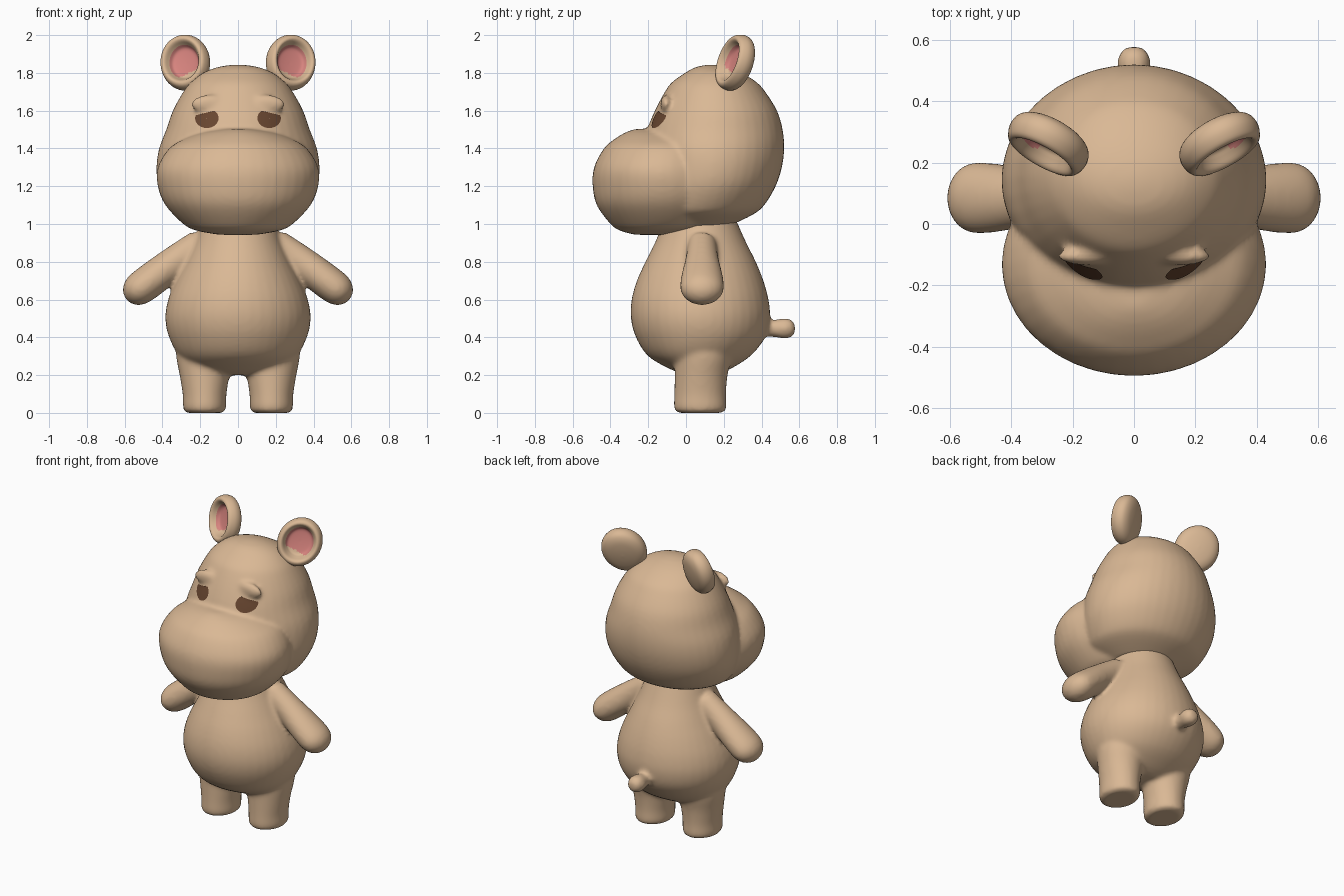
import bpy, bmesh, math
from mathutils import Matrix, Vector
from mathutils.bvhtree import BVHTree

if "Cube" in bpy.data.objects:
    bpy.data.objects.remove(bpy.data.objects["Cube"])

FLIP = Matrix.Scale(-1, 4, (1, 0, 0))
SIDES = (("left", Matrix.Identity(4)), ("right", FLIP))


def rot(deg, axis):
    return Matrix.Rotation(math.radians(deg), 4, axis)


def material(name, rgb):
    m = bpy.data.materials.new(name)
    m.use_nodes = True
    m.diffuse_color = (*rgb, 1)
    m.node_tree.nodes["Principled BSDF"].inputs["Base Color"].default_value = (*rgb, 1)
    return m


skin = material("tan skin", (0.70, 0.48, 0.30))
pink = material("pink inner ear", (0.68, 0.23, 0.21))
brown = material("brown eye", (0.14, 0.062, 0.03))


def smooth_rings(rings, steps=4):
    """Catmull-Rom interpolation between the given cross-sections."""
    pts = [Vector(r) for r in rings]
    pts = [pts[0]] + pts + [pts[-1]]
    out = []
    for a, b, c, d in zip(pts, pts[1:], pts[2:], pts[3:]):
        for i in range(steps):
            t = i / steps
            out.append(0.5 * (2 * b + (c - a) * t + (2 * a - 5 * b + 4 * c - d) * t ** 2
                              + (3 * b - a - 3 * c + d) * t ** 3))
    return out + [pts[-1]]


def loft(bm, rings, matrix=Matrix.Identity(4), sides=40, caps=True):
    """Skin elliptical rings given as (height, half width, front, back)."""
    loops = []
    for z, w, y0, y1 in smooth_rings(rings):
        loop = []
        for i in range(sides):
            a = math.tau * i / sides
            p = Vector((w * math.cos(a), (y0 + y1) / 2 + (y1 - y0) / 2 * math.sin(a), z))
            loop.append(bm.verts.new(matrix @ p))
        loops.append(loop)
    for a, b in zip(loops, loops[1:]):
        for i in range(sides):
            j = (i + 1) % sides
            bm.faces.new((a[i], a[j], b[j], b[i]))
    if caps:
        bm.faces.new(loops[0])
        bm.faces.new(loops[-1])


def finish(bm, name, mats, fuse=False):
    bmesh.ops.recalc_face_normals(bm, faces=bm.faces[:])
    for f in bm.faces:
        f.smooth = True
    mesh = bpy.data.meshes.new(name)
    bm.to_mesh(mesh)
    bm.free()
    for m in mats:
        mesh.materials.append(m)
    ob = bpy.data.objects.new(name, mesh)
    bpy.context.collection.objects.link(ob)
    if fuse:
        # Melt overlapping volumes into one soft skin
        r = ob.modifiers.new("fuse", "REMESH")
        r.mode, r.voxel_size, r.use_smooth_shade = "VOXEL", 0.013, True
        s = ob.modifiers.new("soften", "SMOOTH")
        s.factor, s.iterations = 0.5, 8
        bpy.context.view_layer.objects.active = ob
        for m in ("fuse", "soften"):
            bpy.ops.object.modifier_apply(modifier=m)
    return ob


# Body: torso, legs, arms and tail
bm = bmesh.new()
loft(bm, [(0.20, 0.12, 0.0, 0.16), (0.23, 0.22, -0.08, 0.23), (0.3, 0.31, -0.2, 0.34),
          (0.4, 0.365, -0.265, 0.42), (0.5, 0.385, -0.292, 0.445), (0.6, 0.37, -0.288, 0.437),
          (0.7, 0.33, -0.26, 0.41), (0.8, 0.28, -0.215, 0.37), (0.9, 0.235, -0.165, 0.32),
          (1.0, 0.2, -0.125, 0.275), (1.06, 0.18, -0.1, 0.25)])
leg = [(0, 0.09, -0.03, 0.18), (0.006, 0.105, -0.052, 0.203), (0.03, 0.114, -0.064, 0.214),
       (0.1, 0.116, -0.062, 0.212), (0.2, 0.132, -0.06, 0.22), (0.3, 0.15, -0.06, 0.24),
       (0.42, 0.15, -0.06, 0.24)]
arm = [(0, 0.075, -0.075, 0.075), (0.15, 0.085, -0.088, 0.088), (0.3, 0.09, -0.11, 0.11),
       (0.4, 0.088, -0.115, 0.115), (0.45, 0.072, -0.095, 0.095),
       (0.48, 0.045, -0.055, 0.055), (0.492, 0.015, -0.015, 0.015)]
for _, side in SIDES:
    loft(bm, leg, side @ Matrix.Translation((0.177, 0, 0)))
    loft(bm, arm, side @ Matrix.Translation((0.2, 0.085, 0.9)) @ rot(127, "Y"))
tail = [(t, r, -r, r) for t, r in
        ((0, 0.04), (0.07, 0.046), (0.12, 0.055), (0.155, 0.048), (0.174, 0.028), (0.179, 0.008))]
loft(bm, tail, Matrix.Translation((0, 0.4, 0.447)) @ rot(-90, "X"))
finish(bm, "body", [skin], fuse=True)

# Head: cranium, muzzle and heavy eyelids
bm = bmesh.new()
loft(bm, [(0.99, 0.2, -0.1, 0.23), (1.05, 0.33, -0.2, 0.355), (1.1, 0.378, -0.22, 0.415),
          (1.2, 0.422, -0.22, 0.475), (1.3, 0.432, -0.22, 0.508), (1.4, 0.418, -0.22, 0.52),
          (1.5, 0.38, -0.205, 0.512), (1.6, 0.345, -0.165, 0.482), (1.7, 0.29, -0.112, 0.42),
          (1.75, 0.25, -0.075, 0.375), (1.8, 0.185, -0.005, 0.295),
          (1.83, 0.11, 0.05, 0.22), (1.843, 0.03, 0.11, 0.16)])
loft(bm, [(0.943, 0.1, -0.27, -0.05), (0.965, 0.22, -0.35, 0.05), (1.0, 0.29, -0.4, 0.15),
          (1.1, 0.385, -0.473, 0.22), (1.2, 0.425, -0.494, 0.24), (1.3, 0.425, -0.487, 0.22),
          (1.4, 0.365, -0.435, 0.2), (1.45, 0.285, -0.378, 0.15),
          (1.485, 0.19, -0.32, 0.08), (1.503, 0.08, -0.27, 0)])
for _, side in SIDES:
    lid = Matrix.Translation((0.15, -0.105, 1.635)) @ Matrix.Diagonal((0.1, 0.03, 0.05, 1))
    bmesh.ops.create_uvsphere(bm, u_segments=24, v_segments=16, radius=1, matrix=side @ lid)
head = finish(bm, "head", [skin], fuse=True)

# Ears: cupped discs with a pink hollow
cup = [(-0.008, 0.002), (-0.006, 0.3), (0, 0.52), (0.02, 0.62), (0.045, 0.72), (0.052, 0.82),
       (0.04, 0.93), (0.005, 1), (-0.03, 0.93), (-0.052, 0.7), (-0.062, 0.35), (-0.065, 0.01)]
for label, side in SIDES:
    bm = bmesh.new()
    loft(bm, [(t, r * 0.137, -r * 0.155, r * 0.155) for t, r in cup])
    for f in bm.faces:
        c = f.calc_center_median()
        in_hollow = math.hypot(c.x / 0.137, c.y / 0.155) < 0.62 and c.z > -0.02
        f.material_index = int(in_hollow and c.y > -0.06)
    place = Matrix.Translation((0.277, 0.265, 1.853))
    bm.transform(side @ place @ rot(20, "Z") @ rot(25, "Y") @ rot(-17, "X") @ rot(90, "X"))
    finish(bm, label + "_ear", [skin, pink])

# Eyes: thin half-closed patches laid onto the face
tree = BVHTree.FromPolygons([v.co for v in head.data.vertices],
                            [p.vertices for p in head.data.polygons])
for label, side in SIDES:
    bm = bmesh.new()
    loft(bm, [(0, 0.062 * r, -0.052 * r, 0.052 * r) for r in (1, 0.7, 0.4, 0.01)], caps=False)
    for v in bm.verts:
        height = min(v.co.y, 0.03 - 0.25 * v.co.x)
        start = side @ Vector((0.165 + v.co.x, -1, 1.56 + height))
        hit = tree.ray_cast(start, Vector((0, 1, 0)))[0]
        v.co = hit - Vector((0, 0.004, 0))
    eye = finish(bm, label + "_eye", [brown])
    if eye.data.polygons[0].normal.y > 0:
        eye.data.flip_normals()
